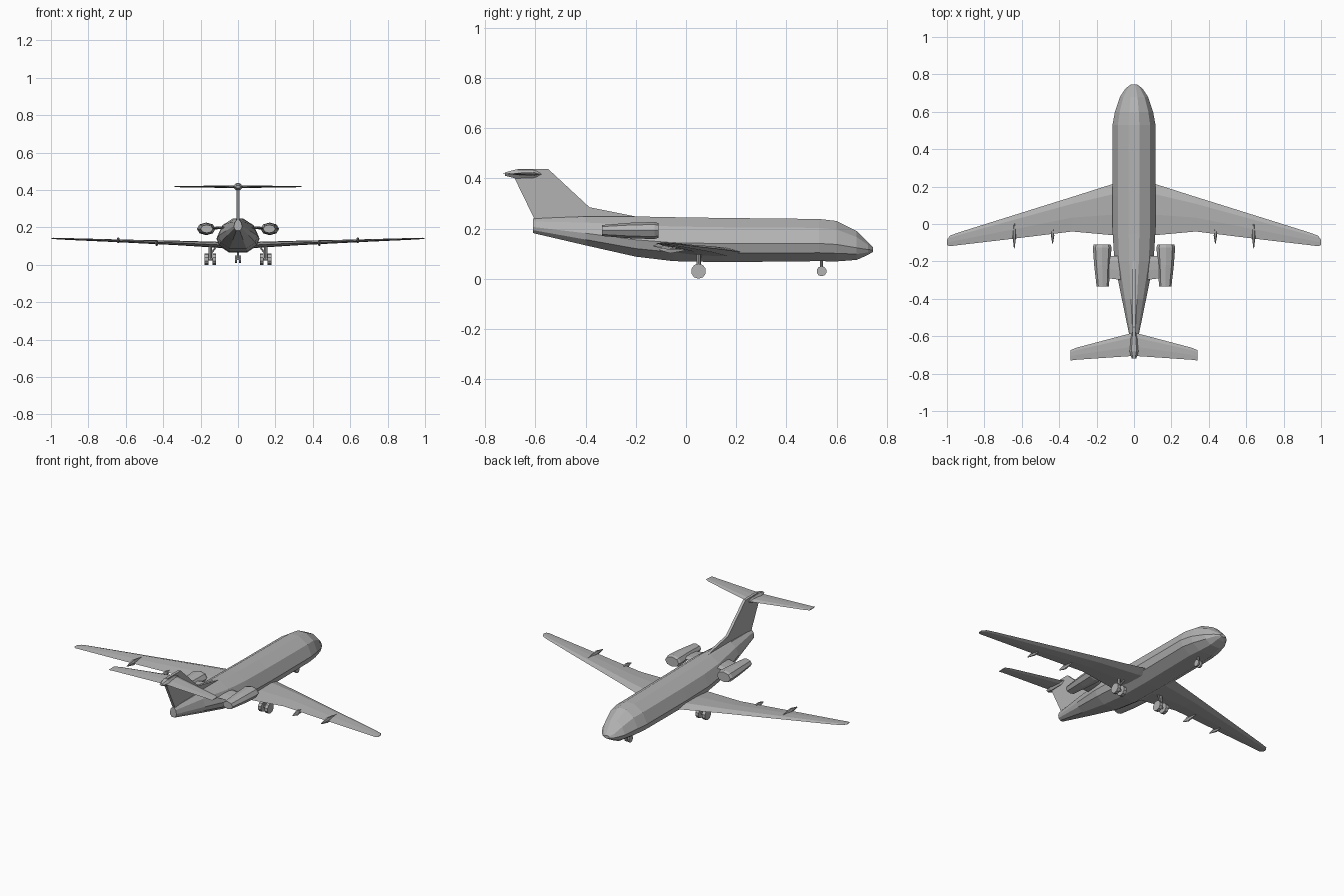
import bpy, bmesh, math
from mathutils import Matrix, Vector

if "Cube" in bpy.data.objects:
    bpy.data.objects.remove(bpy.data.objects["Cube"])

grey = bpy.data.materials.new("aircraft_grey")
grey.use_nodes = True
COLOUR = (0.45, 0.45, 0.45, 1)
grey.diffuse_color = COLOUR
for node in grey.node_tree.nodes:
    if node.type == "BSDF_PRINCIPLED":
        node.inputs["Base Color"].default_value = COLOUR


def finish(name, bm):
    bmesh.ops.recalc_face_normals(bm, faces=bm.faces)
    mesh = bpy.data.meshes.new(name)
    bm.to_mesh(mesh)
    bm.free()
    mesh.materials.append(grey)
    obj = bpy.data.objects.new(name, mesh)
    bpy.context.collection.objects.link(obj)
    return obj


def loft(name, rings):
    """Skin a row of equal-length point rings and cap both ends."""
    bm = bmesh.new()
    rows = [[bm.verts.new(p) for p in ring] for ring in rings]
    for a, b in zip(rows, rows[1:]):
        for i in range(len(a)):
            j = (i + 1) % len(a)
            bm.faces.new((a[i], a[j], b[j], b[i]))
    bm.faces.new(rows[0])
    bm.faces.new(rows[-1])
    return finish(name, bm)


def tube(name, x, z, stations, sides=6):
    """Faceted body along y; stations are (y, half width, half height, x shift)."""
    rings = []
    for y, rx, rz, dx in stations:
        angles = [2 * math.pi * i / sides for i in range(sides)]
        rings.append([(x + dx + rx * math.cos(a), y, z + rz * math.sin(a)) for a in angles])
    return loft(name, rings)


def airfoil(name, side, stations):
    """Flat-faceted wing; stations are (x, leading y, trailing y, z, thickness)."""
    rings = []
    for x, lead, trail, z, t in stations:
        chord = trail - lead
        shape = ((0, 0), (0.2, 0.5), (0.6, 0.4), (1, 0), (0.6, -0.4), (0.2, -0.5))
        rings.append([(side * x, lead + chord * c, z + t * h) for c, h in shape])
    return loft(name, rings)


def plate(name, outline, thick):
    """Upright plate in the yz plane."""
    return loft(name, [[(x, y, z) for y, z in outline] for x in (-thick / 2, thick / 2)])


def rod(name, start, end, radius, sides=8):
    a, b = Vector(start), Vector(end)
    bm = bmesh.new()
    turn = (b - a).to_track_quat("Z", "Y").to_matrix().to_4x4()
    bmesh.ops.create_cone(bm, cap_ends=True, segments=sides, radius1=radius, radius2=radius,
                          depth=(b - a).length, matrix=Matrix.Translation((a + b) / 2) @ turn)
    return finish(name, bm)


# Fuselage: half section as (width share, height share), mirrored round
half = [(0.25, 1.0), (0.75, 0.79), (1.0, 0.42), (0.88, 0.2), (0.42, 0.0)]
section = half + [(-w, h) for w, h in reversed(half)]
body = [  # y, half width, bottom, top
    (-0.61, 0.022, 0.182, 0.24), (-0.4, 0.065, 0.133, 0.248), (-0.2, 0.105, 0.088, 0.248),
    (-0.05, 0.114, 0.07, 0.245), (0.15, 0.115, 0.066, 0.242), (0.53, 0.115, 0.07, 0.238),
    (0.6, 0.102, 0.069, 0.23), (0.68, 0.075, 0.075, 0.19), (0.725, 0.045, 0.095, 0.145),
    (0.745, 0.018, 0.107, 0.125)]
loft("fuselage", [[(w * r, y, lo + h * (hi - lo)) for w, h in section] for y, r, lo, hi in body])

# Tail fin with its long fillet, and the bullet on top
plate("tail_fin", [(-0.6, 0.23), (-0.685, 0.405), (-0.67, 0.438), (-0.55, 0.438),
                   (-0.385, 0.285), (-0.2, 0.248), (-0.25, 0.23)], 0.016)
tube("tail_bullet", 0, 0.417, [(-0.72, 0.012, 0.008, 0), (-0.68, 0.026, 0.02, 0),
                               (-0.61, 0.022, 0.018, 0), (-0.57, 0.006, 0.006, 0)])

for side, label in ((1, "left"), (-1, "right")):
    # Wings and tailplane
    airfoil(label + "_wing", side, [
        (0.04, 0.235, -0.062, 0.104, 0.034), (0.11, 0.215, -0.06, 0.107, 0.032),
        (0.33, 0.145, -0.04, 0.117, 0.024), (0.64, 0.048, -0.078, 0.128, 0.015),
        (0.94, -0.046, -0.113, 0.139, 0.009), (0.985, -0.063, -0.119, 0.141, 0.007),
        (1.0, -0.085, -0.112, 0.142, 0.004)])
    airfoil(label + "_tailplane", side, [
        (0.0, -0.58, -0.705, 0.417, 0.014), (0.31, -0.662, -0.726, 0.418, 0.007),
        (0.34, -0.675, -0.73, 0.418, 0.005)])

    # Flap track fairings
    for name, x, z, front, back in (("outer", 0.64, 0.131, 0.015, -0.13),
                                    ("inner", 0.435, 0.116, 0.0, -0.105)):
        mid = front + (back - front) * 0.6
        tube(label + "_" + name + "_flap_fairing", side * x, z,
             [(front, 0.003, 0.004, 0), (mid, 0.009, 0.017, 0), (back, 0.002, 0.003, 0)])

    # Rear engines on short pylons
    tube(label + "_engine", side * 0.17, 0.192,
         [(-0.335, 0.033, 0.022, -side * 0.003), (-0.22, 0.043, 0.031, 0),
          (-0.125, 0.05, 0.034, 0), (-0.11, 0.045, 0.029, 0)], 8)
    airfoil(label + "_pylon", side, [(0.06, -0.17, -0.3, 0.2, 0.014),
                                     (0.14, -0.17, -0.29, 0.195, 0.014)])

    # Main gear: strut, brace, axle and twin wheels
    gx = side * 0.148
    rod(label + "_main_strut", (gx, 0.05, 0.03), (gx, 0.05, 0.108), 0.009)
    rod(label + "_main_brace", (gx, 0.05, 0.055), (side * 0.115, 0.06, 0.1), 0.005)
    rod(label + "_main_axle", (gx - 0.02, 0.05, 0.03), (gx + 0.02, 0.05, 0.03), 0.007)
    for name, offset in (("inner", -0.021), ("outer", 0.021)):
        c = gx + side * offset
        rod(label + "_main_" + name + "_wheel", (c - 0.01, 0.05, 0.03), (c + 0.01, 0.05, 0.03),
            0.03, 10)

    # Nose wheels
    c = side * 0.01
    rod(label + "_nose_wheel", (c - 0.005, 0.54, 0.03), (c + 0.005, 0.54, 0.03), 0.02, 10)

# Nose gear strut and axle
rod("nose_strut", (0, 0.54, 0.03), (0, 0.54, 0.085), 0.006)
rod("nose_axle", (-0.014, 0.54, 0.03), (0.014, 0.54, 0.03), 0.005)
